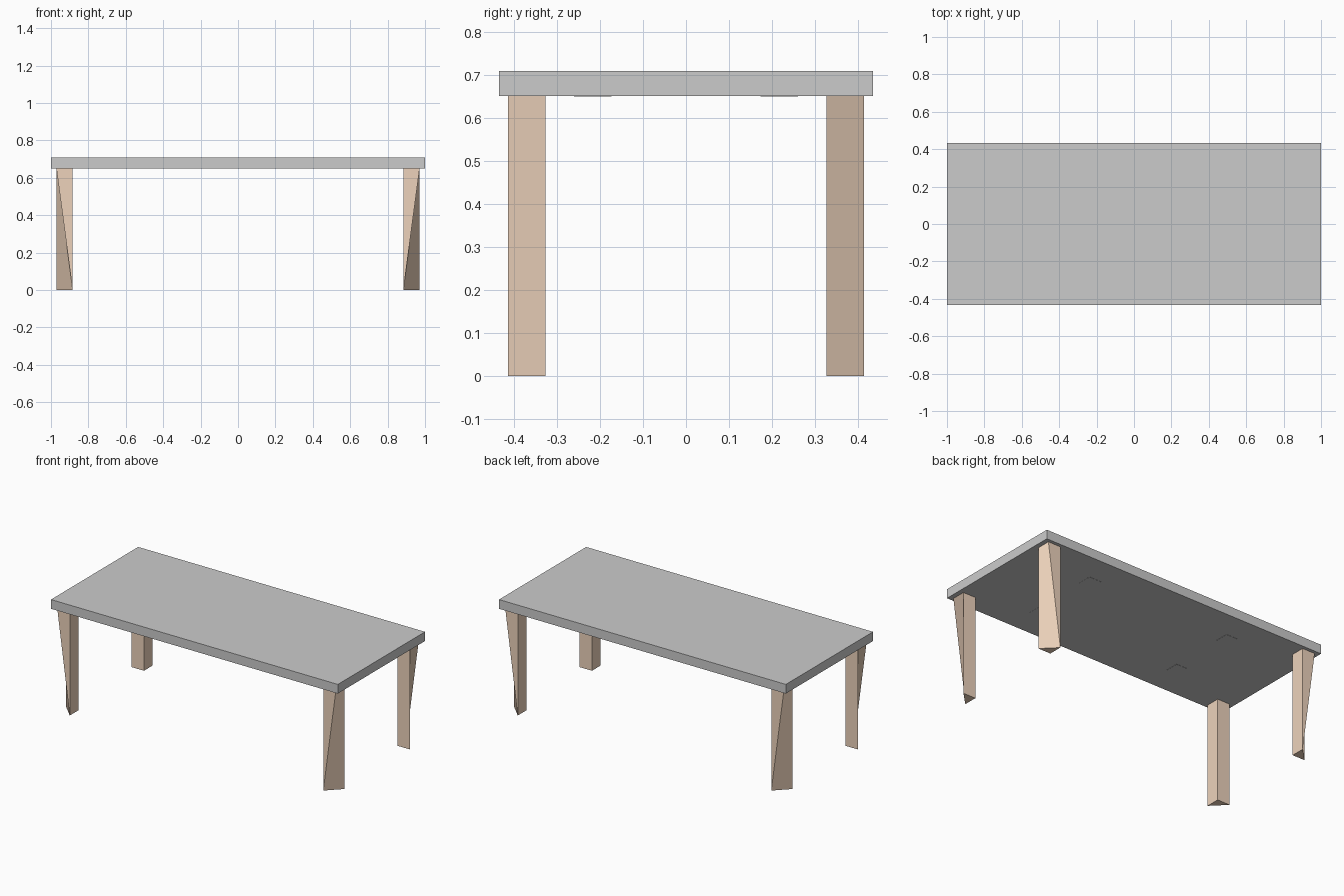
import bpy, bmesh
from mathutils import Vector

if "Cube" in bpy.data.objects:
    bpy.data.objects.remove(bpy.data.objects["Cube"])

HX, HY = 1.0, 0.434          # half size of the top
Z0, Z1 = 0.65, 0.708         # underside and upper face of the top
LEG_W = 0.087
LEG_X, LEG_Y = 0.971, 0.413  # outer corner of each leg

wood = bpy.data.materials.new("light_wood")
wood.diffuse_color = (0.85, 0.65, 0.5, 1)
wood.use_nodes = True
wood.node_tree.nodes["Principled BSDF"].inputs["Base Color"].default_value = wood.diffuse_color


def box_bm(lo, hi):
    bm = bmesh.new()
    bmesh.ops.create_cube(bm, size=1)
    lo, hi = Vector(lo), Vector(hi)
    for v in bm.verts:
        v.co = Vector([(lo[i] + hi[i]) / 2 + v.co[i] * (hi[i] - lo[i]) for i in range(3)])
    return bm


def finish(bm, name, mat=None):
    bmesh.ops.recalc_face_normals(bm, faces=bm.faces)
    me = bpy.data.meshes.new(name)
    bm.to_mesh(me)
    bm.free()
    ob = bpy.data.objects.new(name, me)
    bpy.context.collection.objects.link(ob)
    if mat:
        me.materials.append(mat)
    return ob


# Table top slab
finish(box_bm((-HX, -HY, Z0), (HX, HY, Z1)), "table_top")

for sx, side in ((-1, "left"), (1, "right")):
    for sy, end in ((-1, "front"), (1, "back")):
        # Leg: a square post whose outer bottom corner is welded to its inner neighbour
        bm = box_bm((LEG_X - LEG_W, LEG_Y - LEG_W, 0), (LEG_X, LEG_Y, Z0))
        low = [v for v in bm.verts if v.co.z < 0.01 and v.co.y > LEG_Y - 0.01]
        inner = Vector((LEG_X - LEG_W, LEG_Y, 0))
        bmesh.ops.pointmerge(bm, verts=low, merge_co=inner)
        for v in bm.verts:
            v.co.x *= sx
            v.co.y *= sy
        finish(bm, f"{end}_{side}_leg", wood)

        # Flush square pad under each quarter of the top
        cx, cy, h = sx * HX / 2, sy * HY / 2, LEG_W / 2
        finish(box_bm((cx - h, cy - h, Z0 - 0.001), (cx + h, cy + h, Z0 + 0.01)),
               f"{end}_{side}_underside_pad")
